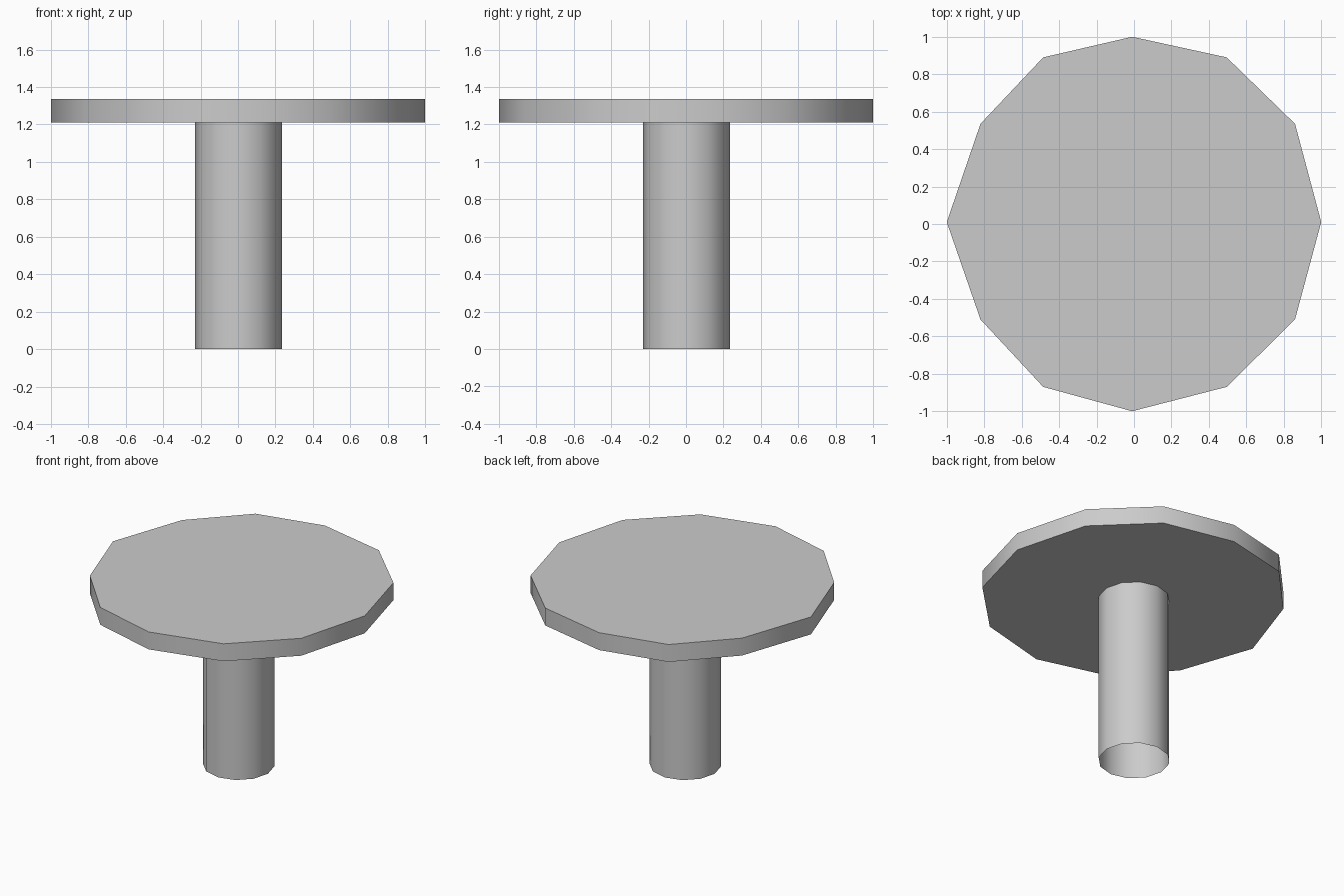
import bpy
import bmesh
import math

cube = bpy.data.objects.get("Cube")
if cube:
    bpy.data.objects.remove(cube)

grey = bpy.data.materials.new("light_grey")
grey.use_nodes = True
colour = (0.6, 0.6, 0.6, 1)
grey.diffuse_color = colour
grey.node_tree.nodes["Principled BSDF"].inputs["Base Color"].default_value = colour


def prism(name, outline, bottom, top, capped):
    """Extrude a closed outline upward, with or without end caps."""
    bm = bmesh.new()
    low = [bm.verts.new((x, y, bottom)) for x, y in outline]
    high = [bm.verts.new((x, y, top)) for x, y in outline]
    for i in range(len(outline)):
        j = (i + 1) % len(outline)
        bm.faces.new((low[i], low[j], high[j], high[i]))
    if capped:
        bm.faces.new(high)
        bm.faces.new(low[::-1])
    mesh = bpy.data.meshes.new(name)
    bm.to_mesh(mesh)
    bm.free()
    mesh.materials.append(grey)
    obj = bpy.data.objects.new(name, mesh)
    bpy.context.collection.objects.link(obj)
    bpy.ops.object.select_all(action="DESELECT")
    obj.select_set(True)
    bpy.context.view_layer.objects.active = obj
    bpy.ops.object.shade_smooth_by_angle(angle=math.radians(40))
    return obj


# Slightly uneven twelve-sided table top
top_outline = [
    (1, 0.01), (0.86, 0.535), (0.495, 0.89), (-0.01, 1),
    (-0.485, 0.89), (-0.82, 0.535), (-1, 0.01), (-0.82, -0.51),
    (-0.485, -0.87), (-0.01, -1), (0.495, -0.87), (0.86, -0.51),
]
prism("table_top", top_outline, 1.21, 1.335, True)

# Hollow twelve-sided pedestal, open at the foot
sides = 12
radius = 0.233
angles = [math.tau * i / sides for i in range(sides)]
leg_outline = [(0.003 + radius * math.cos(a), 0.003 + radius * math.sin(a)) for a in angles]
prism("pedestal", leg_outline, 0, 1.21, False)
